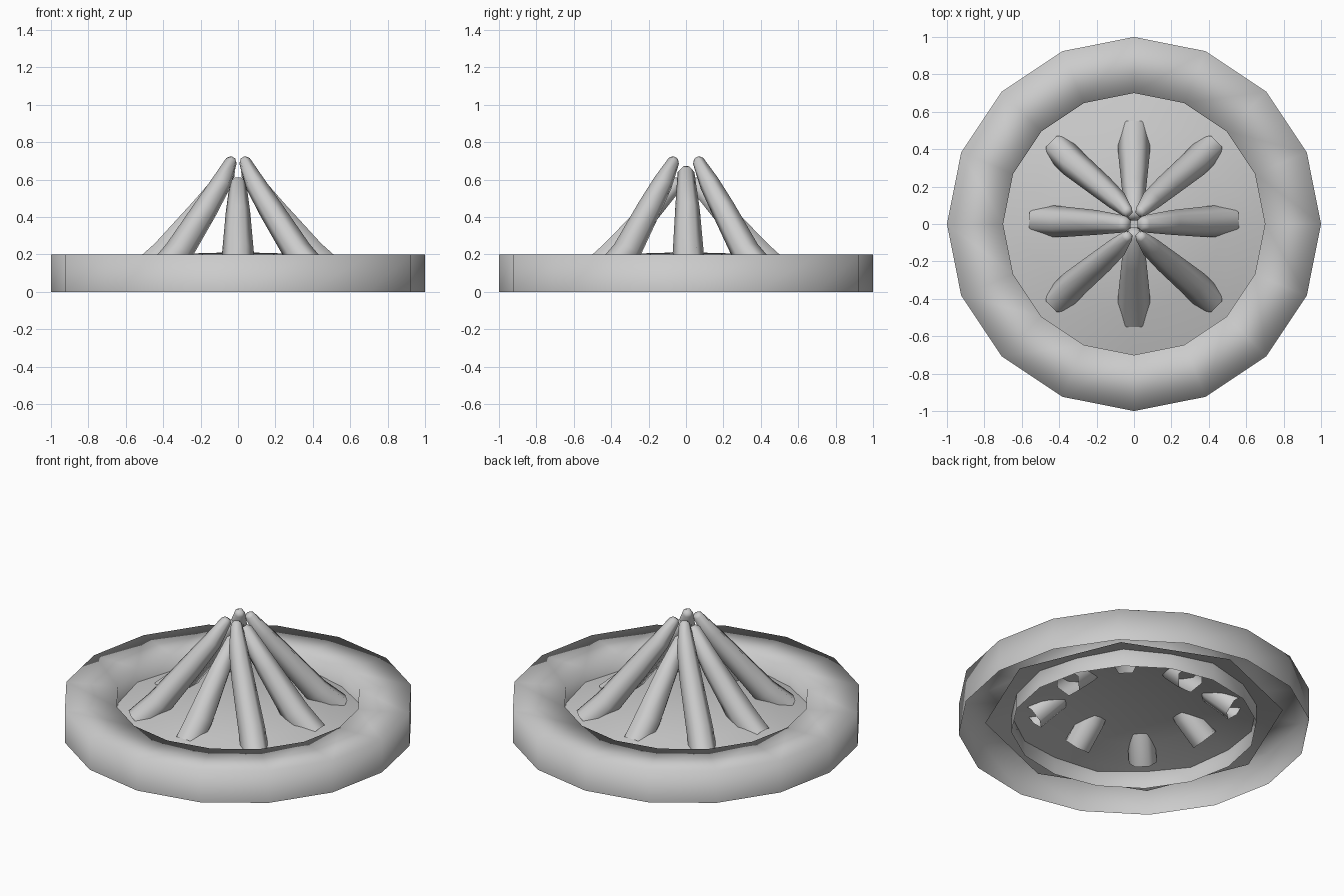
import bpy, bmesh
from math import cos, sin, pi
from mathutils import Vector

if "Cube" in bpy.data.objects:
    bpy.data.objects.remove(bpy.data.objects["Cube"])


def finish(name, bm, merge=True):
    if merge:
        bmesh.ops.remove_doubles(bm, verts=bm.verts, dist=0.0005)
    bmesh.ops.recalc_face_normals(bm, faces=bm.faces)
    for f in bm.faces:
        f.smooth = True
    me = bpy.data.meshes.new(name)
    bm.to_mesh(me)
    bm.free()
    ob = bpy.data.objects.new(name, me)
    bpy.context.collection.objects.link(ob)
    return ob


def bridge(bm, rings):
    n = len(rings[0])
    for a, b in zip(rings, rings[1:]):
        for i in range(n):
            j = (i + 1) % n
            bm.faces.new((a[i], a[j], b[j], b[i]))


def lathe(name, profile, sides):
    bm = bmesh.new()
    rings = []
    for r, z in profile:
        rings.append([bm.verts.new((r * cos(2 * pi * i / sides),
                                    r * sin(2 * pi * i / sides), z))
                      for i in range(sides)])
    bridge(bm, rings)
    # collapse a zero radius ring into a single apex
    bmesh.ops.remove_doubles(bm, verts=bm.verts, dist=0.0005)
    return finish(name, bm)


def log(name, path, radii, sides=6):
    # tapered tube along a bent path: open foot, rounded tip
    pts = [Vector(p) for p in path]
    end = (pts[-1] - pts[-2]).normalized()
    pts.append(pts[-1] + end * radii[-1] * 0.5)
    radii = list(radii) + [radii[-1] * 0.6]
    outward = Vector((pts[0].x, pts[0].y, 0)).normalized()
    side = Vector((-outward.y, outward.x, 0))
    bm = bmesh.new()
    rings = []
    for k, (p, r) in enumerate(zip(pts, radii)):
        d = (pts[min(k + 1, len(pts) - 1)] - pts[max(k - 1, 0)]).normalized()
        u = (side - d * side.dot(d)).normalized()
        v = d.cross(u)
        rings.append([bm.verts.new(p + r * (u * cos(2 * pi * i / sides)
                                            + v * sin(2 * pi * i / sides)))
                      for i in range(sides)])
    bridge(bm, rings)
    bm.faces.new(rings[-1])
    return finish(name, bm)


# stone ring, hollow and open underneath
lathe("fire_ring", [(1, 0), (1, 0.2), (0.7, 0.2), (0.7, 0)], 16)

# low ash mound, its octagonal rim hidden under the ring
lathe("ash_mound", [(0.85, 0.07), (0.7, 0.11), (0.5, 0.165),
                    (0.25, 0.205), (0, 0.212)], 8)

# four diagonal logs, tallest
diag = [(0.41, 0.41, 0.10), (0.32, 0.32, 0.21), (0.175, 0.20, 0.44),
        (0.09, 0.125, 0.58), (0.035, 0.065, 0.70)]
for sx in (1, -1):
    for sy in (1, -1):
        log("diagonal_log", [(x * sx, y * sy, z) for x, y, z in diag],
            (0.08, 0.078, 0.066, 0.055, 0.032))

# front and back logs, shortest
for s in (1, -1):
    log("front_back_log", [(0, 0.50 * s, 0.10), (0, 0.38 * s, 0.21),
                           (0, 0.20 * s, 0.42), (0, 0.05 * s, 0.58)],
        (0.085, 0.085, 0.066, 0.045))

# left and right logs
for s in (1, -1):
    log("side_log", [(0.51 * s, 0.02, 0.10), (0.39 * s, 0.012, 0.21),
                     (0.20 * s, 0.008, 0.44), (0.05 * s, 0, 0.64)],
        (0.085, 0.083, 0.066, 0.045))
